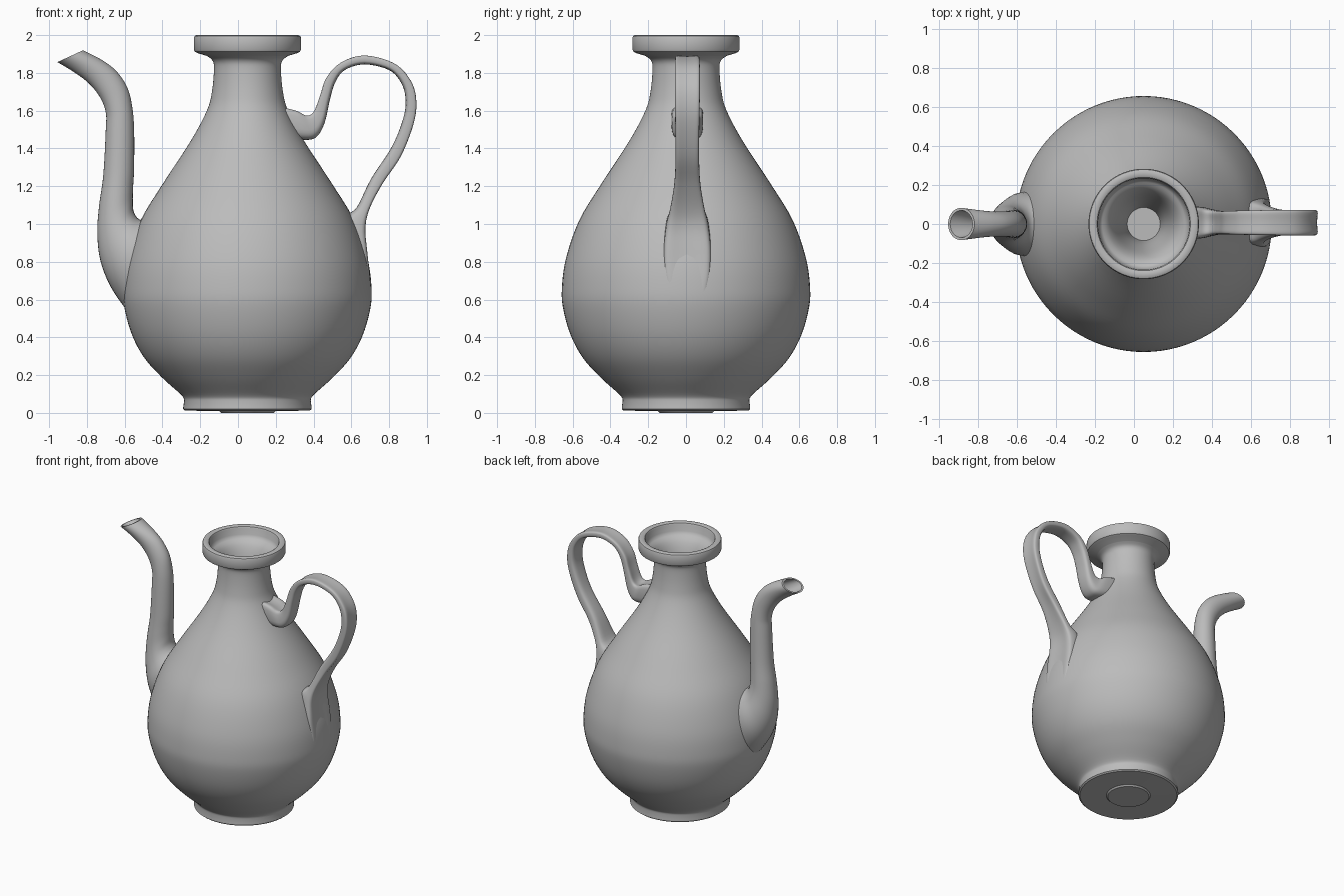
import bpy, bmesh, math
from mathutils import Vector

cube = bpy.data.objects.get("Cube")
if cube:
    bpy.data.objects.remove(cube, do_unlink=True)

AXIS_X = 0.05  # the body sits slightly off centre

clay = bpy.data.materials.new("grey glaze")
clay.use_nodes = True
GREY = (0.5, 0.5, 0.5, 1)
clay.diffuse_color = GREY
for node in clay.node_tree.nodes:
    if node.type == 'BSDF_PRINCIPLED':
        node.inputs["Base Color"].default_value = GREY
        node.inputs["Roughness"].default_value = 0.6


def spline(points, steps):
    """Smooth curve passing through tuples of any dimension."""
    pts = [points[0]] + list(points) + [points[-1]]
    out = []
    for p0, p1, p2, p3 in zip(pts, pts[1:], pts[2:], pts[3:]):
        for i in range(steps):
            t = i / steps
            out.append(tuple(
                b + 0.5 * t * (c - a + t * (2*a - 5*b + 4*c - d + t * (3*(b - c) + d - a)))
                for a, b, c, d in zip(p0, p1, p2, p3)))
    return out + [tuple(points[-1])]


def skin(name, rings, angle=35):
    """Bridge a series of rings, cap both ends and shade smooth."""
    bm = bmesh.new()
    loops = [[bm.verts.new(co) for co in ring] for ring in rings]
    n = len(loops[0])
    for low, high in zip(loops, loops[1:]):
        for i in range(n):
            j = (i + 1) % n
            bm.faces.new((low[i], low[j], high[j], high[i]))
    bm.faces.new(loops[0][::-1])
    bm.faces.new(loops[-1])
    bmesh.ops.recalc_face_normals(bm, faces=bm.faces)
    mesh = bpy.data.meshes.new(name)
    bm.to_mesh(mesh)
    bm.free()
    mesh.materials.append(clay)
    mesh.shade_smooth()
    mesh.set_sharp_from_angle(angle=math.radians(angle))
    obj = bpy.data.objects.new(name, mesh)
    bpy.context.collection.objects.link(obj)
    return obj


def circle(n):
    return [(math.cos(math.tau * i / n), math.sin(math.tau * i / n)) for i in range(n)]


def grooved_strap(n):
    """Rounded box section with a shallow channel along its outer side."""
    section = []
    for c, s in circle(n):
        u = math.copysign(abs(c) ** 0.6, c)
        v = math.copysign(abs(s) ** 0.6, s)
        if u > 0:
            u *= 1 - 0.4 * (1 - v * v)
        section.append((u, v))
    return section


def cross_ring(station, section, scale=1.0, y=0.0):
    """Section spanning outer point (ax, az) to inner point (bx, bz)."""
    ax, az, bx, bz, half_width = station
    mid = Vector(((ax + bx) / 2, y, (az + bz) / 2))
    side = Vector(((ax - bx) / 2, 0, (az - bz) / 2))
    return [mid + scale * (side * u + Vector((0, half_width * v, 0))) for u, v in section]


# Body: foot, pear-shaped belly, neck, rim and funnel throat as (radius, height)
foot = [(0.14, 0), (0.15, 0.01), (0.33, 0.012), (0.34, 0.02), (0.34, 0.03)]
belly = spline([(0.335, 0.065), (0.35, 0.095), (0.45, 0.185), (0.545, 0.29),
                (0.61, 0.41), (0.65, 0.55), (0.657, 0.66), (0.635, 0.82),
                (0.565, 1.02), (0.45, 1.21), (0.3, 1.44), (0.215, 1.6),
                (0.188, 1.7), (0.177, 1.82), (0.185, 1.865), (0.215, 1.89)], 5)
rim = [(0.265, 1.905), (0.278, 1.912), (0.284, 1.925), (0.284, 1.985),
       (0.28, 1.995), (0.27, 2.0), (0.25, 2.0), (0.24, 1.995), (0.235, 1.985), (0.232, 1.94)]
throat = spline([(0.22, 1.92), (0.185, 1.89), (0.155, 1.83), (0.125, 1.72),
                 (0.1, 1.6), (0.085, 1.48)], 4)
profile = foot + belly + rim + throat
skin("ewer_body", [[(AXIS_X + r * c, r * s, z) for c, s in circle(96)] for r, z in profile])

# Spout: flared root on the belly, rising tube and slanted open lip
spout = spline([
    (-0.58, 0.53, -0.40, 1.02, 0.17), (-0.67, 0.66, -0.51, 1.02, 0.16),
    (-0.727, 0.80, -0.55, 1.06, 0.125), (-0.745, 0.95, -0.557, 1.12, 0.1),
    (-0.735, 1.1, -0.555, 1.2, 0.088), (-0.713, 1.26, -0.55, 1.3, 0.08),
    (-0.70, 1.5, -0.55, 1.5, 0.073), (-0.70, 1.59, -0.56, 1.62, 0.069),
    (-0.73, 1.67, -0.585, 1.72, 0.065), (-0.79, 1.745, -0.64, 1.805, 0.064),
    (-0.87, 1.805, -0.715, 1.865, 0.07), (-0.956, 1.857, -0.82, 1.92, 0.083)], 5)
round_section = circle(32)
outside = [cross_ring(s, round_section) for s in spout]
inside = [cross_ring(s, round_section, 0.84) for s in spout[:-20:-1]]
skin("spout", outside + inside, 50)

# Handle: boss at the shoulder, looping grooved strap, broad leaf on the belly
handle = spline([
    (0.21, 1.65, 0.24, 1.46, 0.085), (0.30, 1.625, 0.36, 1.445, 0.082),
    (0.355, 1.592, 0.42, 1.465, 0.07), (0.392, 1.605, 0.46, 1.54, 0.062),
    (0.425, 1.68, 0.487, 1.66, 0.06), (0.46, 1.777, 0.515, 1.75, 0.06),
    (0.54, 1.86, 0.565, 1.815, 0.062), (0.67, 1.9, 0.67, 1.845, 0.064),
    (0.83, 1.857, 0.80, 1.815, 0.066), (0.92, 1.766, 0.865, 1.745, 0.066),
    (0.953, 1.66, 0.887, 1.66, 0.066), (0.94, 1.53, 0.875, 1.56, 0.064),
    (0.87, 1.35, 0.815, 1.41, 0.062), (0.776, 1.21, 0.705, 1.24, 0.068),
    (0.708, 1.08, 0.63, 1.09, 0.09), (0.692, 0.97, 0.57, 1.03, 0.112),
    (0.70, 0.85, 0.59, 0.88, 0.125), (0.713, 0.72, 0.61, 0.72, 0.12),
    (0.716, 0.61, 0.62, 0.61, 0.1)], 5)
strap_section = grooved_strap(32)
skin("handle", [cross_ring(s, strap_section, y=0.007) for s in handle], 50)
